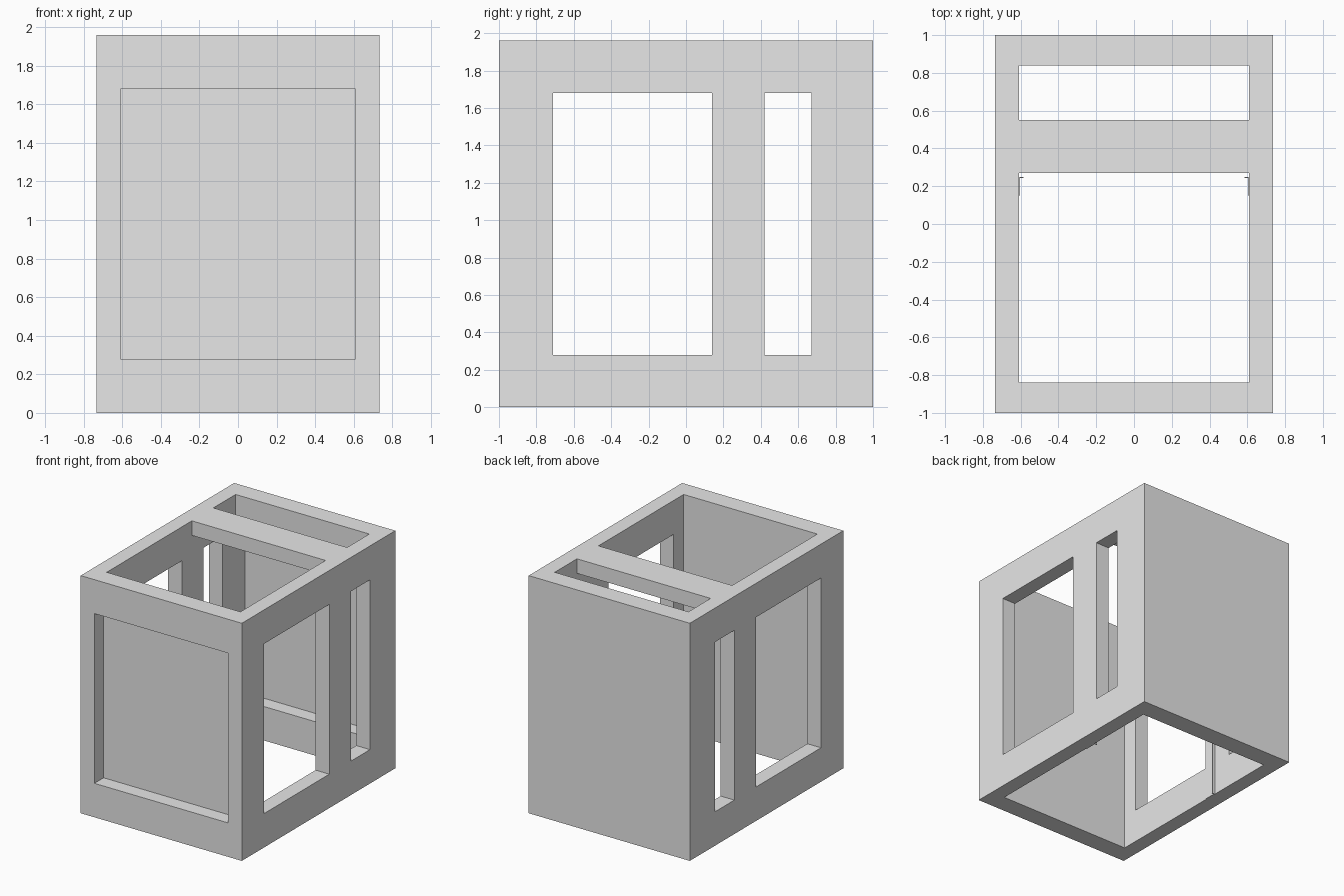
import bpy
import bmesh

cube = bpy.data.objects.get("Cube")
if cube:
    bpy.data.objects.remove(cube, do_unlink=True)

# Single matte grey
grey = bpy.data.materials.new("light_grey")
grey.use_nodes = True
grey.diffuse_color = (0.8, 0.8, 0.8, 1)
grey.node_tree.nodes["Principled BSDF"].inputs["Base Color"].default_value = (0.8, 0.8, 0.8, 1)


def box(name, x, y, z):
    """Flat-shaded box from (min, max) ranges."""
    bm = bmesh.new()
    bmesh.ops.create_cube(bm, size=1)
    for v in bm.verts:
        v.co = [r[0] if c < 0 else r[1] for c, r in zip(v.co, (x, y, z))]
    mesh = bpy.data.meshes.new(name)
    bm.to_mesh(mesh)
    bm.free()
    mesh.materials.append(grey)
    obj = bpy.data.objects.new(name, mesh)
    bpy.context.collection.objects.link(obj)
    return obj


def cut(target, x, y, z):
    """Subtract a box from the target."""
    cutter = box("cutter", x, y, z)
    cutter.hide_render = True
    mod = target.modifiers.new("cut", "BOOLEAN")
    mod.operation = "DIFFERENCE"
    mod.solver = "EXACT"
    mod.object = cutter
    bpy.context.view_layer.objects.active = target
    bpy.ops.object.modifier_apply(modifier=mod.name)
    bpy.data.objects.remove(cutter, do_unlink=True)


HALF_W, IN_X, IN_Y, HEIGHT = 0.735, 0.61, 0.84, 1.96
SILL, LINTEL = 0.28, 1.68
inside = (-IN_X, IN_X)
opening = (SILL, LINTEL)

# Housing, hollow and open underneath
housing = box("housing", (-HALF_W, HALF_W), (-1, 1), (0, HEIGHT))
cut(housing, inside, (-IN_Y, IN_Y), (-0.2, 1.84))

# Two openings in the roof, leaving a cross bar
for y in ((-IN_Y, 0.27), (0.55, IN_Y)):
    cut(housing, inside, y, (1.75, 2.2))

# Wide and narrow windows through both sides
for y in ((-0.71, 0.14), (0.42, 0.67)):
    cut(housing, (-1, 1), y, opening)

# Recessed panels: outside of the front wall, inside of the back wall
cut(housing, inside, (-1.2, -0.88), opening)
cut(housing, inside, (0.75, 0.96), opening)

# Thin angle strips on the inner faces of the side posts
for name, s in (("left", 1), ("right", -1)):
    for part, a, b, y in (("plate", 0.604, IN_X, (0.15, 0.25)),
                          ("flange", 0.585, 0.604, (0.244, 0.25))):
        box(f"{name}_strip_{part}", sorted((s * a, s * b)), y, (0, 1.15))
